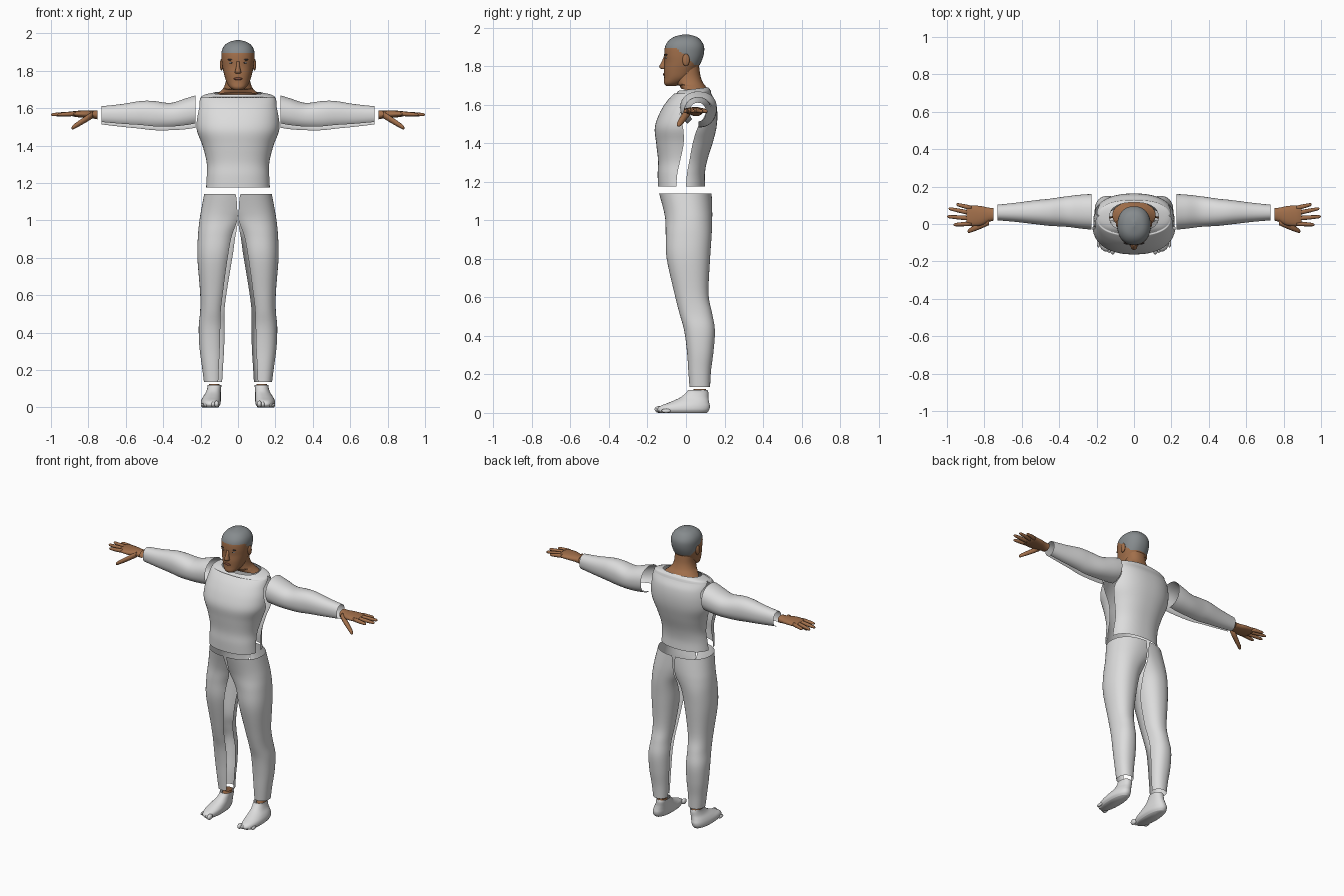
import bpy, bmesh, math
from mathutils import Matrix

cube = bpy.data.objects.get("Cube")
if cube:
    bpy.data.objects.remove(cube, do_unlink=True)


def material(name, r, g, b):
    m = bpy.data.materials.new(name)
    m.use_nodes = True
    m.diffuse_color = (r, g, b, 1)
    m.node_tree.nodes["Principled BSDF"].inputs["Base Color"].default_value = (r, g, b, 1)
    return m


CLOTH = material("pale cloth", 0.72, 0.72, 0.72)
SKIN = material("brown skin", 0.36, 0.16, 0.07)
HAIR = material("grey hair", 0.24, 0.26, 0.27)
LIP = material("dark lips", 0.22, 0.08, 0.05)
BROW = material("dark brow", 0.06, 0.05, 0.05)
EYE = material("eye grey", 0.5, 0.52, 0.53)


def finish(name, bm, mats, mirror=False, rule=None):
    """Turn a bmesh into a smooth object with outward normals."""
    bmesh.ops.recalc_face_normals(bm, faces=bm.faces)
    mid = sum((v.co for v in bm.verts), bm.verts[:][0].co * 0) / len(bm.verts)
    if sum(f.normal.dot(f.calc_center_median() - mid) * f.calc_area() for f in bm.faces) < 0:
        bmesh.ops.reverse_faces(bm, faces=bm.faces)
    for f in bm.faces:
        f.smooth = True
        if rule:
            f.material_index = rule(f.calc_center_median())
    me = bpy.data.meshes.new(name)
    bm.to_mesh(me)
    bm.free()
    for m in mats:
        me.materials.append(m)
    ob = bpy.data.objects.new(name, me)
    bpy.context.collection.objects.link(ob)
    if mirror:
        ob.modifiers.new("mirror", "MIRROR").use_mirror_merge = False
    return ob


def spline(rows, steps=5):
    """Catmull-Rom blend of section rows."""
    out = []
    for i in range(len(rows) - 1):
        quad = rows[max(i - 1, 0)], rows[i], rows[i + 1], rows[min(i + 2, len(rows) - 1)]
        for k in range(steps):
            t = k / steps
            out.append([0.5 * (2 * b + (c - a) * t + (2 * a - 5 * b + 4 * c - d) * t * t
                               + (3 * b - a - 3 * c + d) * t ** 3) for a, b, c, d in zip(*quad)])
    return out + [list(rows[-1])]


def power(v, p):
    return math.copysign(abs(v) ** p, v)


def loft(bm, rows, axis="z", n=40, p=0.9, cap=(False, False)):
    """Rows: station, width min/max, depth min/max, optional start/end angle in degrees."""
    rings = []
    closed = len(rows[0]) == 5
    for row in rows:
        t, w0, w1, d0, d1 = row[:5]
        s, e = (0, 360) if closed else row[5:7]
        ring = []
        for i in range(n if closed else n + 1):
            a = math.radians(s + (e - s) * i / n)
            w = (w0 + w1) / 2 + (w1 - w0) / 2 * power(math.cos(a), p)
            d = (d0 + d1) / 2 + (d1 - d0) / 2 * power(math.sin(a), p)
            ring.append(bm.verts.new((w, d, t) if axis == "z" else (t, w, d)))
        rings.append(ring)
    for lo, hi in zip(rings, rings[1:]):
        for i in range(n):
            j = (i + 1) % len(lo)
            bm.faces.new((lo[i], lo[j], hi[j], hi[i]))
    for flag, ring in zip(cap, (rings[0], rings[-1])):
        if flag:
            bm.faces.new(ring)


def ball(bm, loc, size):
    m = Matrix.Translation(loc) @ Matrix.Diagonal((*size, 1))
    bmesh.ops.create_uvsphere(bm, u_segments=16, v_segments=10, radius=1, matrix=m)


# Torso: front and back panels parted at the sides and armholes
# station, half width, front, back, front panel edge, back panel edge
torso = spline([
    (1.175, .172, -.145, .10, -.05, .0),
    (1.24, .168, -.147, .098, -.045, .005),
    (1.31, .168, -.145, .11, -.03, .018),
    (1.40, .19, -.155, .138, -.012, .035),
    (1.48, .22, -.162, .158, -.015, .06),
    (1.55, .222, -.14, .163, -.03, .10),
    (1.61, .212, -.105, .155, -.015, .10),
    (1.65, .202, -.07, .135, .03, .06),
    (1.667, .185, -.05, .125, .045, .045),
    (1.68, .13, -.04, .115, .045, .045)])
for name, front in (("shirt_front", True), ("shirt_back", False)):
    rows = []
    for z, hw, yf, yb, gf, gb in torso:
        g = ((gf if front else gb) - (yf + yb) / 2) / ((yb - yf) / 2)
        a = math.degrees(math.asin(max(-1, min(1, power(g, 1 / .85)))))
        rows.append((z, -hw, hw, yf, yb) + ((-180 - a, a) if front else (a, 180 - a)))
    bm = bmesh.new()
    loft(bm, rows, p=.85)
    for v in bm.verts:  # neckline dips at the front
        if v.co.z > 1.66:
            v.co.z += .12 * (v.co.y - .03)
    finish(name, bm, [CLOTH])

# Trouser legs, slit along the inside and open at the crotch
bm = bmesh.new()
loft(bm, spline([
    (.135, .085, .182, .018, .125, 238, 540),
    (.22, .08, .193, .012, .13, 235, 540),
    (.32, .074, .206, .005, .143, 232, 540),
    (.43, .072, .21, -.01, .15, 230, 540),
    (.52, .072, .202, -.035, .135, 228, 540),
    (.62, .06, .203, -.06, .117, 226, 540),
    (.8, .03, .217, -.1, .125, 225, 535),
    (.92, .004, .214, -.105, .133, 225, 515),
    (1.0, -.05, .206, -.107, .136, 237, 483),
    (1.06, -.1, .196, -.118, .136, 255, 465),
    (1.14, -.155, .181, -.14, .133, 270, 450)]))
finish("trouser_legs", bm, [CLOTH], True)

# Sleeves, slit along the underside
bm = bmesh.new()
loft(bm, spline([(x, y0, y1, z0, z1, 272, 585) for x, y0, y1, z0, z1 in [
    (.228, -.03, .16, 1.495, 1.668),
    (.28, -.025, .157, 1.487, 1.652),
    (.36, -.015, .148, 1.482, 1.628),
    (.45, -.01, .135, 1.482, 1.638),
    (.52, -.002, .128, 1.49, 1.638),
    (.62, .01, .115, 1.5, 1.622),
    (.73, .02, .103, 1.513, 1.61)]]), axis="x")
finish("sleeves", bm, [CLOTH], True)

# Hands: palm plus tapered fingers
bm = bmesh.new()
loft(bm, spline([
    (.75, .018, .085, 1.54, 1.588), (.78, .01, .088, 1.545, 1.586),
    (.82, -.008, .096, 1.548, 1.587), (.87, -.012, .1, 1.553, 1.585),
    (.895, -.005, .096, 1.56, 1.58)]), axis="x", n=24, cap=(False, True))


def digit(a, b, r):
    rows = []
    for t, k in ((0, 1), (.3, 1), (.6, .9), (.9, .72), (.97, .5), (1, .1)):
        x, y, z = (u + (v - u) * t for u, v in zip(a, b))
        rows.append((x, y - r * k, y + r * k, z - r * k, z + r * k))
    loft(bm, rows, axis="x", n=12, cap=(True, True))


for i, tip in enumerate([(.965, -.004), (1, .04), (.992, .083), (.95, .105)]):
    digit((.87, .002 + .028 * i, 1.57), (*tip, 1.565), .012)
digit((.775, .012, 1.565), (.89, -.04, 1.493), .018)
finish("hands", bm, [SKIN], True)

# Feet with toes, and the ankles inside them
bm = bmesh.new()
loft(bm, spline([
    (0, .105, .188, -.135, .108), (.015, .095, .198, -.148, .12),
    (.035, .092, .197, -.135, .124), (.055, .092, .188, -.085, .12),
    (.08, .092, .172, -.03, .116), (.105, .09, .164, .0, .116),
    (.12, .088, .164, .012, .112)]), cap=(True, False))
for i in range(5):
    r = .018 - .0018 * i
    ball(bm, (.114 + .019 * i, -.139 + .009 * i, r), (r * .75, .024, r))
finish("feet", bm, [CLOTH], True)
bm = bmesh.new()
loft(bm, [(.09, .1, .155, .03, .105), (.125, .1, .155, .04, .105)], n=24)
finish("ankles", bm, [SKIN], True)

# Head with the hair cap marked off by a sloping hairline
bm = bmesh.new()
loft(bm, spline([(z, -w, w, f, b) for z, w, f, b in [
    (1.698, .025, -.105, -.05), (1.712, .044, -.114, -.02), (1.74, .062, -.113, .025),
    (1.78, .074, -.114, .055), (1.82, .083, -.111, .078), (1.86, .088, -.113, .092),
    (1.9, .088, -.109, .094), (1.93, .076, -.092, .08), (1.952, .05, -.062, .055),
    (1.965, .004, -.012, .01)]], 6), n=56, cap=(True, True))


def hairline(c):
    return int(c.z > max(1.805, min(1.892, 1.85 - .9 * c.y)))


finish("head", bm, [SKIN, HAIR], rule=hairline)

# Neck, flaring to a loose edge above the collar
bm = bmesh.new()
loft(bm, spline([(z, -w, w, f, b) for z, w, f, b in [
    (1.8, .062, -.05, .068), (1.75, .064, -.055, .075), (1.715, .074, -.05, .088),
    (1.692, .092, -.038, .105), (1.672, .115, -.025, .118)]]))
for v in bm.verts:
    if v.co.z < 1.7 and v.co.y < .02:
        v.co.z += .25 * (.02 - v.co.y)
finish("neck", bm, [SKIN])

# Nose and ears
bm = bmesh.new()
loft(bm, [(1.785, -.013, .013, -.125, -.1), (1.79, -.018, .018, -.138, -.1),
          (1.8, -.015, .015, -.139, -.1), (1.825, -.009, .009, -.125, -.1),
          (1.85, -.008, .008, -.115, -.1)], n=16, cap=(True, True))
finish("nose", bm, [SKIN])
bm = bmesh.new()
ball(bm, (.088, .0, 1.832), (.009, .019, .032))
finish("ears", bm, [SKIN], True)

# Eyes, brows and mouth
for name, mat, loc, size in [
        ("eyes", EYE, (.033, -.101, 1.843), (.015, .006, .005)),
        ("irises", BROW, (.033, -.104, 1.843), (.005, .005, .005)),
        ("eyebrows", BROW, (.036, -.101, 1.859), (.021, .008, .004))]:
    bm = bmesh.new()
    ball(bm, loc, size)
    finish(name, bm, [mat], True)
bm = bmesh.new()
ball(bm, (0, -.112, 1.757), (.024, .008, .007))
finish("lips", bm, [LIP])
